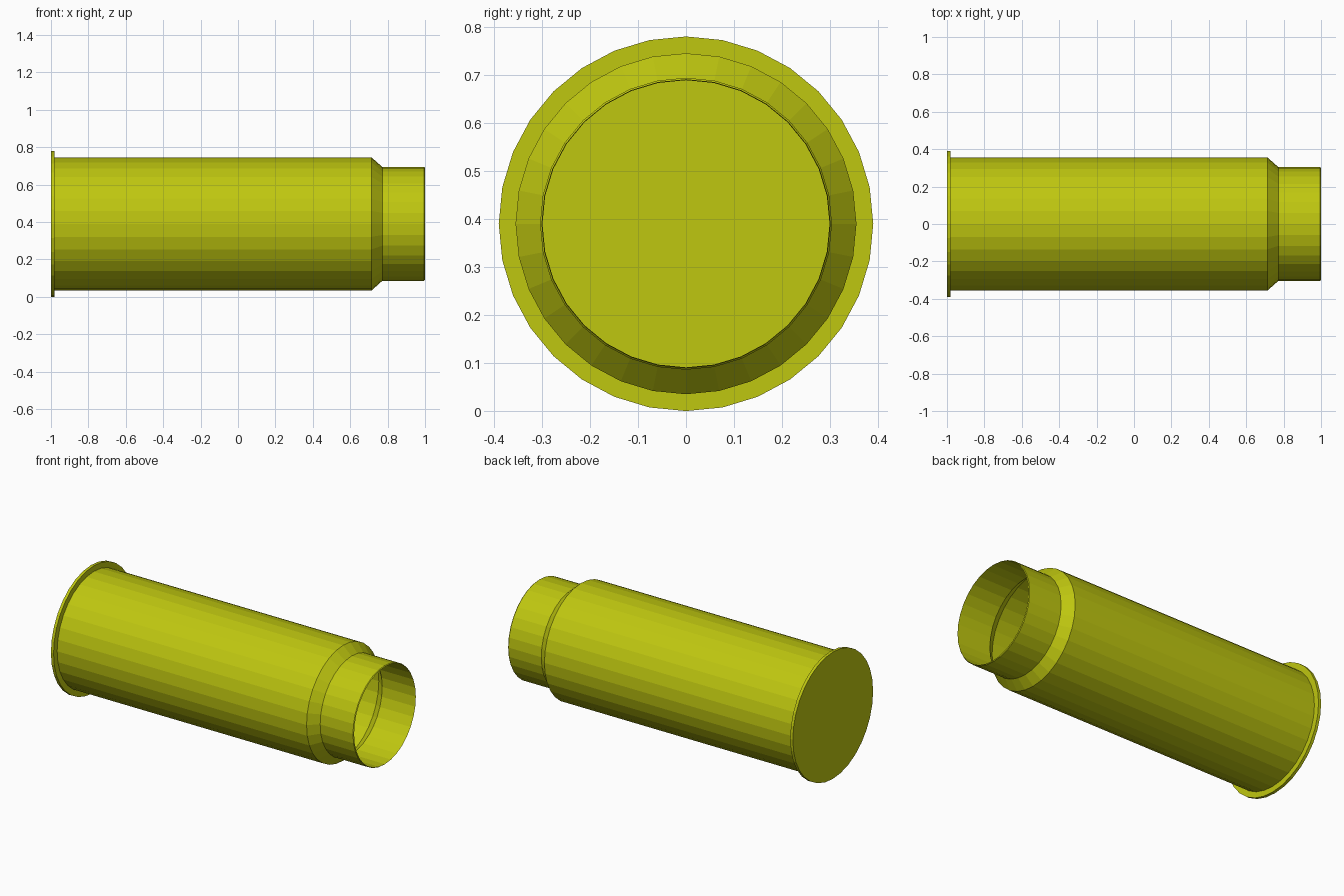
import bpy, bmesh, math

if "Cube" in bpy.data.objects:
    bpy.data.objects.remove(bpy.data.objects["Cube"])

SIDES = 32
AXIS_Z = 0.39

# Half-section (x, radius): outside from base to mouth, then back along the inside
profile = [
    (-1.0, 0.39), (-0.982, 0.39),                 # rim
    (-0.982, 0.355), (0.715, 0.355),              # main body
    (0.772, 0.304),                               # shoulder
    (0.995, 0.304), (1.0, 0.3),                   # neck and mouth lip
    (0.772, 0.299), (0.713, 0.35), (-0.985, 0.35) # inner wall
]


def lathe(name, points):
    """Turn a profile round the x axis and cap both ends."""
    bm = bmesh.new()
    rings = []
    for x, r in points:
        rings.append([bm.verts.new((x,
                                    r * math.cos(2 * math.pi * i / SIDES),
                                    AXIS_Z + r * math.sin(2 * math.pi * i / SIDES)))
                      for i in range(SIDES)])
    for a, b in zip(rings, rings[1:]):
        for i in range(SIDES):
            j = (i + 1) % SIDES
            bm.faces.new((a[i], a[j], b[j], b[i]))
    bm.faces.new(rings[0])      # base
    bm.faces.new(rings[-1])     # inner floor
    bmesh.ops.recalc_face_normals(bm, faces=bm.faces)
    mesh = bpy.data.meshes.new(name)
    bm.to_mesh(mesh)
    bm.free()
    obj = bpy.data.objects.new(name, mesh)
    bpy.context.collection.objects.link(obj)
    return obj


# Hollow brass casing
casing = lathe("casing", profile)
brass = bpy.data.materials.new("brass")
brass.diffuse_color = (0.52, 0.57, 0.005, 1)
brass.use_nodes = True
brass.node_tree.nodes["Principled BSDF"].inputs["Base Color"].default_value = brass.diffuse_color
casing.data.materials.append(brass)
